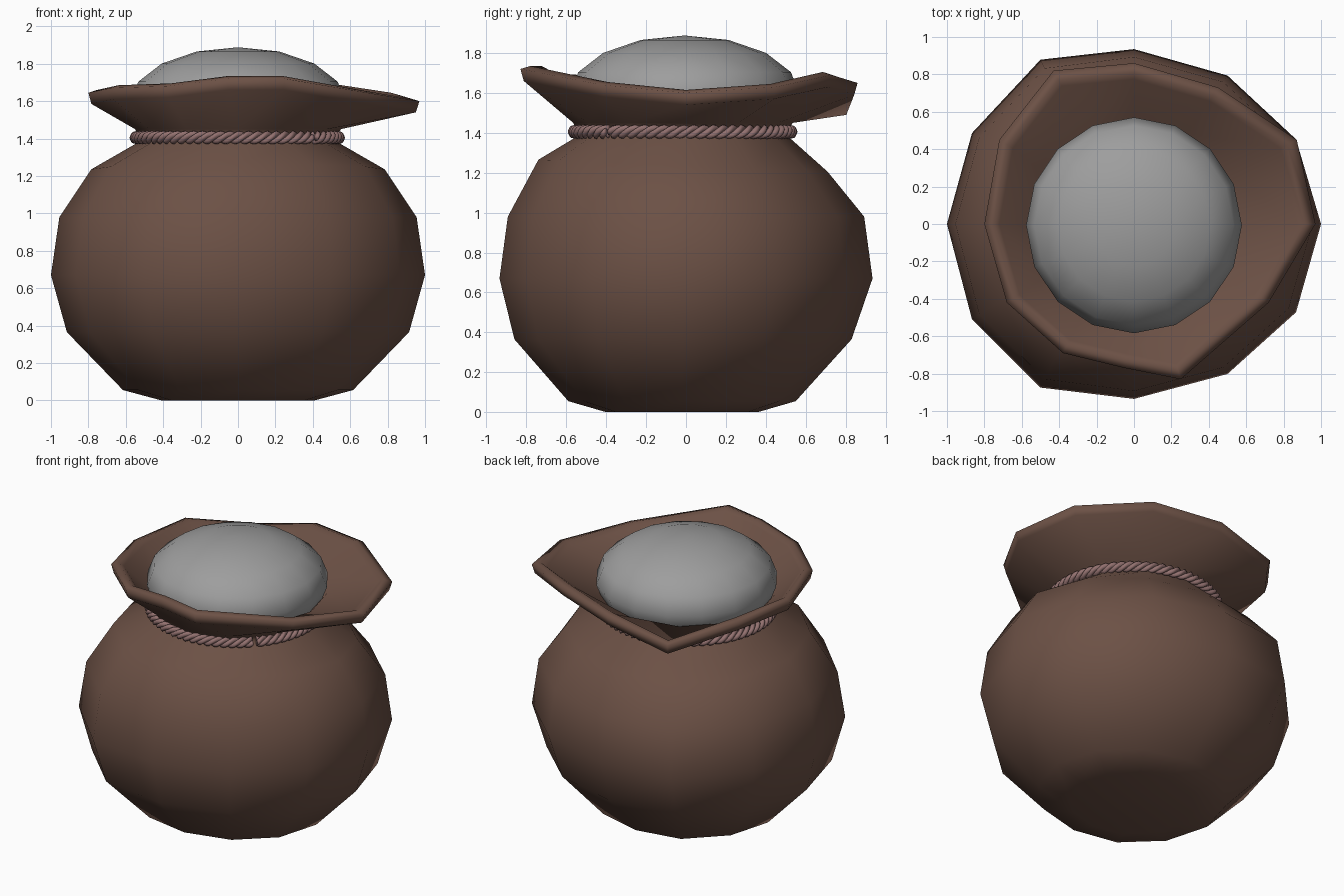
import bpy, bmesh, math
from math import sin, cos, pi

if "Cube" in bpy.data.objects:
    bpy.data.objects.remove(bpy.data.objects["Cube"])


def material(name, rgb):
    m = bpy.data.materials.new(name)
    m.diffuse_color = (*rgb, 1)
    m.use_nodes = True
    m.node_tree.nodes["Principled BSDF"].inputs["Base Color"].default_value = m.diffuse_color
    return m


def finish(bm, name, mat):
    bmesh.ops.recalc_face_normals(bm, faces=bm.faces)
    me = bpy.data.meshes.new(name)
    bm.to_mesh(me)
    bm.free()
    for p in me.polygons:
        p.use_smooth = True
    me.materials.append(mat)
    ob = bpy.data.objects.new(name, me)
    bpy.context.collection.objects.link(ob)
    return ob


def loft(bm, rings):
    """Skin a list of closed point rings, capping both ends."""
    vs = [[bm.verts.new(p) for p in r] for r in rings]
    n = len(vs[0])
    for a, b in zip(vs, vs[1:]):
        for i in range(n):
            j = (i + 1) % n
            bm.faces.new((a[i], a[j], b[j], b[i]))
    bm.faces.new(vs[0])
    bm.faces.new(vs[-1])


brown = material("brown cloth", (0.15, 0.082, 0.06))
pink = material("dusty rope", (0.29, 0.165, 0.16))
grey = material("grey filling", (0.34, 0.34, 0.34))

# Sack: 12-sided pouch, slightly lopsided, with an uneven flared lip
N = 12
lop = [1, .97, .98, 1, 1.085, 1.04, 1, 1.09, 1.08, 1, .99, 1.01]
# (x radius, y radius, y centre, z, tilt, lopsidedness)
profile = [
    (.41, .38, -.02, 0, 0, .3),
    (.615, .57, -.02, .055, 0, .5),
    (.915, .845, -.015, .365, 0, .8),
    (1, .935, 0, .67, 0, 1),
    (.955, .893, 0, .98, 0, .9),
    (.785, .725, -.015, 1.235, -.03, .5),
    (.55, .545, -.02, 1.37, 0, 0),
    (.525, .525, -.018, 1.405, 0, 0),
    (.55, .55, -.015, 1.45, 0, 0),
]


def ring(rx, ry, cy, z, tilt, lp):
    pts = []
    for i in range(N):
        a = 2 * pi * i / N
        k = 1 + (lop[i] - 1) * lp
        pts.append((rx * cos(a), cy + ry * sin(a) * k, z + tilt * sin(a)))
    return pts


rim = [(.97, 0, 1.60), (.87, .45, 1.63), (.45, .73, 1.69), (0, .86, 1.65),
       (-.43, .82, 1.55), (-.72, .45, 1.65), (-.80, 0, 1.645),
       (-.68, -.42, 1.67), (-.38, -.69, 1.68), (-.05, -.77, 1.72),
       (.25, -.83, 1.72), (.72, -.42, 1.64)]

rings = [ring(*p) for p in profile]
rings.append([(x * .98, y * .98, z - .06) for x, y, z in rim])   # lip underside
rings.append(rim)                                                # lip edge
rings.append([(x * .94, y * .94, z + .015) for x, y, z in rim])  # rolled top
rings.append([(x * .90, y * .90, z - .01) for x, y, z in rim])   # lip inside
rings.append(ring(.57, .57, -.01, 1.52, 0, 0))
rings.append(ring(.47, .47, -.01, 1.42, 0, 0))
bm = bmesh.new()
loft(bm, rings)
finish(bm, "sack", brown)

# Filling: flattened 16-sided mound showing in the mouth
bm = bmesh.new()
bmesh.ops.create_uvsphere(bm, u_segments=16, v_segments=8, radius=1)
for v in bm.verts:
    x, y, z = v.co
    v.co = (x * .577, y * .577 - .007, 1.59 + z * .298)
finish(bm, "filling", grey)

# Rope: three twisted strands around the neck, ends meeting at front right
bm = bmesh.new()
TURNS, STEPS, SIDES = 22, 264, 7
start, sweep = math.radians(-41), 2 * pi - math.radians(3)
for s in range(3):
    path = []
    for i in range(STEPS + 1):
        t = i / STEPS
        a = start + sweep * t
        w = 2 * pi * (TURNS * t + s / 3)
        r0, z0 = .54 + .017 * cos(w), 1.405 + .017 * sin(w)
        loop = []
        for k in range(SIDES):
            q = 2 * pi * k / SIDES
            r = r0 + .019 * cos(q)
            loop.append((r * cos(a) - .004, r * sin(a) - .017, z0 + .019 * sin(q)))
        path.append(loop)
    loft(bm, path)
finish(bm, "neck_rope", pink)
